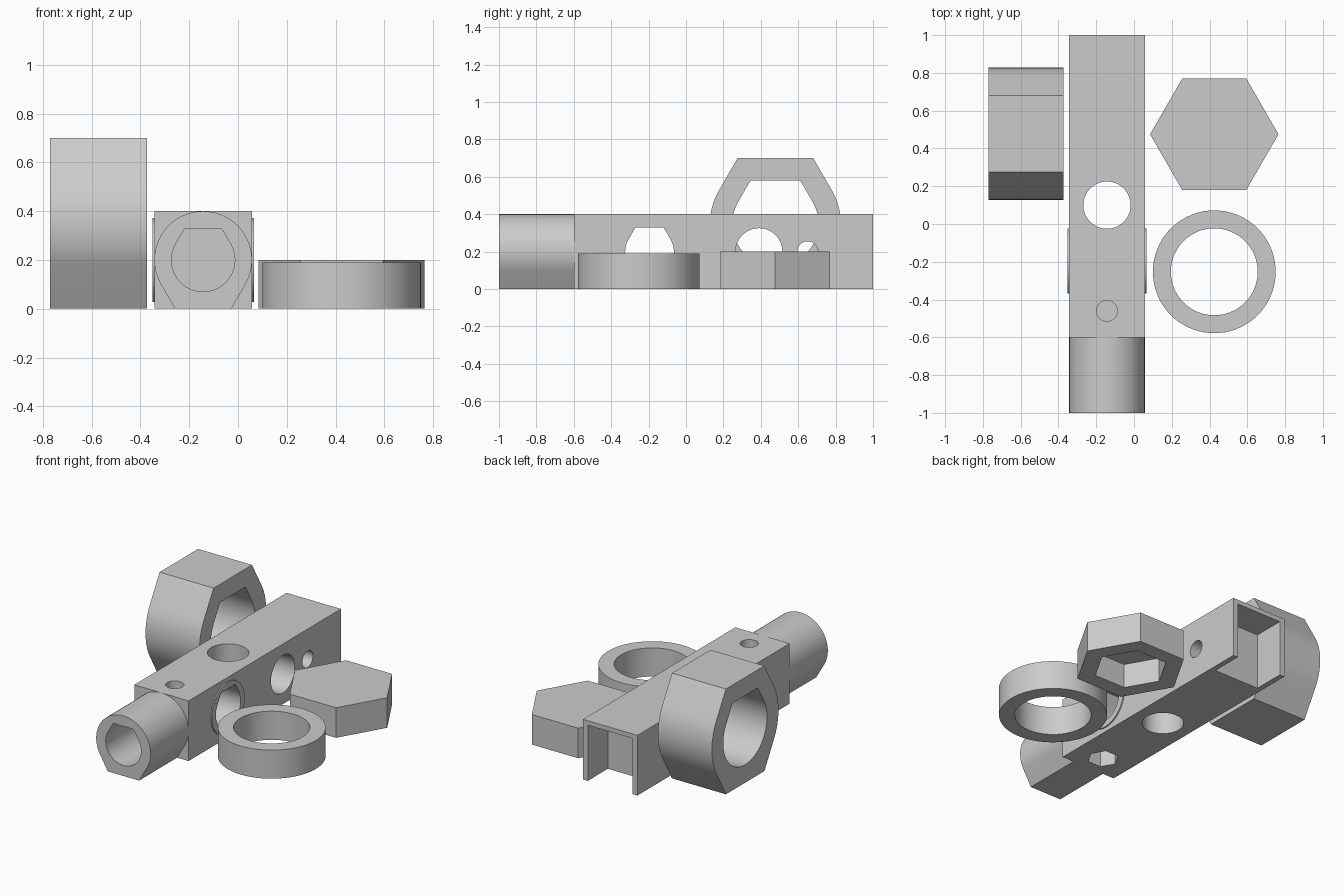
import bpy
import bmesh
from math import sin, cos, radians, pi

cube = bpy.data.objects.get("Cube")
if cube:
    bpy.data.objects.remove(cube, do_unlink=True)

grey = bpy.data.materials.new("plain grey")
grey.use_nodes = True
colour = (0.6, 0.6, 0.6, 1)
grey.diffuse_color = colour
grey.node_tree.nodes["Principled BSDF"].inputs["Base Color"].default_value = colour


def round_profile(u, v, r, top=False, bottom=False):
    """Circle whose top or bottom can be squared off with tangent hexagon flats."""
    pts = []
    for a in range(0, 360, 5):
        rad = r
        if (top and 30 < a < 150) or (bottom and 210 < a < 330):
            if a % 60:
                continue
            if a in (60, 120, 240, 300):
                rad = r / cos(pi / 6)
        pts.append((u + rad * cos(radians(a)), v + rad * sin(radians(a))))
    return pts


def hexagon(u, v, r):
    return [(u + r * cos(i * pi / 3), v + r * sin(i * pi / 3)) for i in range(6)]


def rect(u0, u1, v0, v1):
    return [(u0, v0), (u1, v0), (u1, v1), (u0, v1)]


def prism(name, axis, profile, start, end):
    """Extrude a profile along an axis; the profile uses the other two axes in order."""
    place = {"x": lambda u, v, t: (t, u, v),
             "y": lambda u, v, t: (u, t, v),
             "z": lambda u, v, t: (u, v, t)}[axis]
    bm = bmesh.new()
    rings = [[bm.verts.new(place(u, v, t)) for u, v in profile] for t in (start, end)]
    n = len(profile)
    for ring in rings:
        bm.faces.new(ring)
    for i in range(n):
        j = (i + 1) % n
        bm.faces.new((rings[0][i], rings[0][j], rings[1][j], rings[1][i]))
    bmesh.ops.recalc_face_normals(bm, faces=bm.faces)
    mesh = bpy.data.meshes.new(name)
    bm.to_mesh(mesh)
    bm.free()
    mesh.materials.append(grey)
    obj = bpy.data.objects.new(name, mesh)
    bpy.context.collection.objects.link(obj)
    return obj


def finish(obj, *cutters):
    """Cut the holes, then smooth the round walls."""
    bpy.ops.object.select_all(action="DESELECT")
    bpy.context.view_layer.objects.active = obj
    obj.select_set(True)
    for cutter in cutters:
        cutter.hide_render = True
        mod = obj.modifiers.new("hole", "BOOLEAN")
        mod.operation = "DIFFERENCE"
        mod.solver = "EXACT"
        mod.object = cutter
        bpy.ops.object.modifier_apply(modifier=mod.name)
        bpy.data.objects.remove(cutter, do_unlink=True)
    bpy.ops.object.shade_smooth_by_angle(angle=radians(20))


# Square bar with cross holes, screw hole, nut pocket and end slot
BX, HALF = -0.143, 0.2
X0, X1 = BX - HALF, BX + HALF
BOSS_Y = -0.195


def pivot_bore():
    return prism("pivot_cutter", "x", round_profile(BOSS_Y, 0.2, 0.13, top=True), -1, 1)


finish(
    prism("bar", "z", rect(X0, X1, -0.6, 1), 0, 0.4),
    pivot_bore(),
    prism("side_hole", "x", round_profile(0.39, 0.2, 0.125), -1, 1),
    prism("small_side_hole", "x", round_profile(0.65, 0.2, 0.055), -1, 1),
    prism("vertical_hole", "z", round_profile(BX, 0.1, 0.125), -1, 1),
    prism("screw_hole", "z", round_profile(BX, -0.46, 0.055), 0.12, 1),
    prism("nut_pocket", "z", hexagon(BX, -0.46, 0.095), -1, 0.11),
    prism("end_slot", "y", rect(X0 + 0.035, X1 - 0.035, -1, 0.37), 0.79, 2),
)

# Thin raised rings round the pivot bore on both sides
for name, a, b in (("right_boss", X0 - 0.008, X0), ("left_boss", X1, X1 + 0.008)):
    finish(prism(name, "x", round_profile(BOSS_Y, 0.2, 0.172), a, b), pivot_bore())

# Round rod end with flat base
finish(
    prism("rod_end", "y", round_profile(BX, 0.2, 0.2, bottom=True), -1, -0.6),
    prism("rod_bore", "y", round_profile(BX, 0.2, 0.13, top=True), -2, 0),
)

# Large sleeve lying on its side
finish(
    prism("sleeve", "x", round_profile(0.478, 0.35, 0.35, top=True, bottom=True), -0.77, -0.373),
    prism("sleeve_bore", "x", round_profile(0.478, 0.35, 0.23, top=True), -2, 1),
)

# Hexagonal cap, hollow underneath
finish(
    prism("hex_cap", "z", hexagon(0.425, 0.475, 0.34), 0, 0.2),
    prism("cap_pocket", "z", hexagon(0.425, 0.475, 0.225), -1, 0.16),
)

# Plain ring
finish(
    prism("ring", "z", round_profile(0.425, -0.253, 0.325), 0, 0.19),
    prism("ring_bore", "z", round_profile(0.425, -0.253, 0.23), -1, 1),
)
